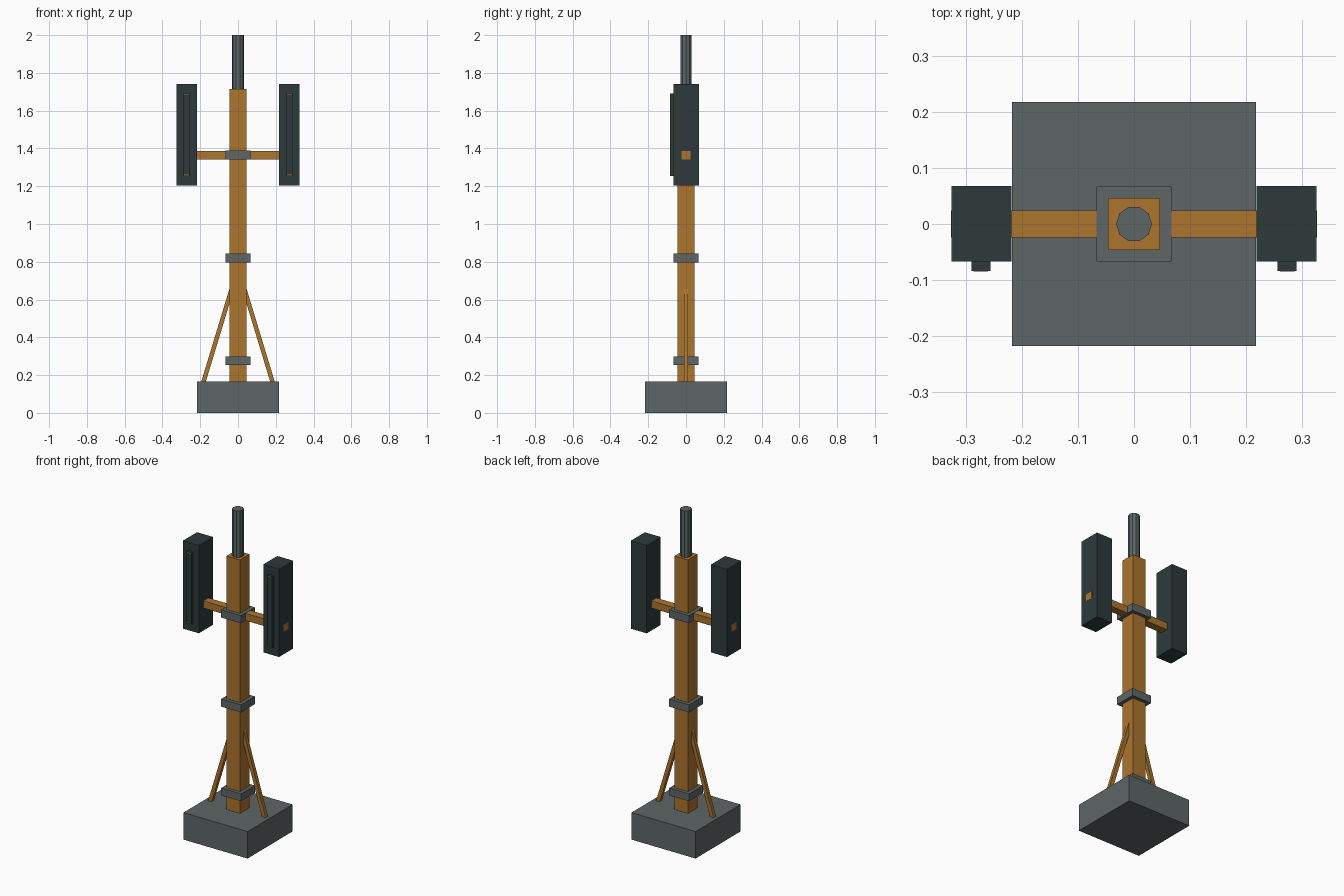
import bpy, bmesh, math
from mathutils import Vector, Matrix

if "Cube" in bpy.data.objects:
    bpy.data.objects.remove(bpy.data.objects["Cube"])


def mat(name, r, g, b):
    m = bpy.data.materials.new(name)
    m.diffuse_color = (r, g, b, 1)
    m.use_nodes = True
    m.node_tree.nodes["Principled BSDF"].inputs["Base Color"].default_value = m.diffuse_color
    return m


ochre = mat("ochre_paint", 0.413, 0.178, 0.027)
grey = mat("concrete_grey", 0.112, 0.133, 0.133)
dark = mat("dark_slate", 0.026, 0.042, 0.043)
teal = mat("teal_edge", 0.028, 0.10, 0.08)


def finish(name, bm, *mats):
    bmesh.ops.recalc_face_normals(bm, faces=bm.faces)
    me = bpy.data.meshes.new(name)
    bm.to_mesh(me)
    bm.free()
    for m in mats:
        me.materials.append(m)
    ob = bpy.data.objects.new(name, me)
    bpy.context.collection.objects.link(ob)
    return ob


def box(name, lo, hi, *mats, edge=0):
    """Box between two corners; edge > 0 adds a thin trim in the second material."""
    lo, hi = Vector(lo), Vector(hi)
    bm = bmesh.new()
    bmesh.ops.create_cube(bm, size=1,
                          matrix=Matrix.Translation((lo + hi) / 2) @ Matrix.Diagonal((*(hi - lo), 1)))
    if edge:
        res = bmesh.ops.inset_individual(bm, faces=bm.faces[:], thickness=edge)
        for f in res["faces"]:
            f.material_index = 1
    return finish(name, bm, *mats)


def beam(name, a, b, w, m):
    """Square bar from a to b."""
    a, b = Vector(a), Vector(b)
    d = b - a
    x = Vector((0, 1, 0)).cross(d).normalized()
    rot = Matrix((x, (0, 1, 0), d.normalized())).transposed().to_4x4()
    bm = bmesh.new()
    bmesh.ops.create_cube(bm, size=1,
                          matrix=Matrix.Translation((a + b) / 2) @ rot @ Matrix.Diagonal((w, w, d.length, 1)))
    return finish(name, bm, m)


# Footing, post and collars
box("footing", (-.217, -.217, 0), (.217, .217, .165), grey)
box("post", (-.046, -.046, .16), (.046, .046, 1.715), ochre)
for i, (z0, z1) in enumerate(((.253, .298), (.796, .843), (1.341, 1.388))):
    box(f"collar_{i + 1}", (-.067, -.067, z0), (.067, .067, z1), grey)

# Ten-sided mast on top of the post
bm = bmesh.new()
bmesh.ops.create_cone(bm, cap_ends=True, segments=10, radius1=.032, radius2=.032, depth=.30,
                      matrix=Matrix.Translation((0, 0, 1.85)) @ Matrix.Rotation(math.pi / 2, 4, 'Z'))
finish("mast", bm, grey)

# Cross arm, its ends showing on the outer panel sides
box("cross_arm", (-.326, -.024, 1.342), (.326, .024, 1.386), ochre)

# Mirrored side parts
for side, s in (("left", -1), ("right", 1)):
    def sbox(name, x0, x1, y0, y1, z0, z1, *mats, edge=0):
        xs = sorted((s * x0, s * x1))
        box(f"{side}_{name}", (xs[0], y0, z0), (xs[1], y1, z1), *mats, edge=edge)

    sbox("panel", .218, .325, -.067, .068, 1.204, 1.742, dark, teal, edge=.002)
    sbox("panel_strip", .256, .290, -.084, -.066, 1.255, 1.692, dark)
    # small end marks on the strip
    for n, z in (("lower", 1.257), ("upper", 1.686)):
        sbox(f"{n}_strip_mark", .260, .286, -.085, -.083, z, z + .004, ochre)
    # diagonal brace from footing to post
    beam(f"{side}_brace", (s * .1855, 0, .155), (s * .03, 0, .668), .023, ochre)
